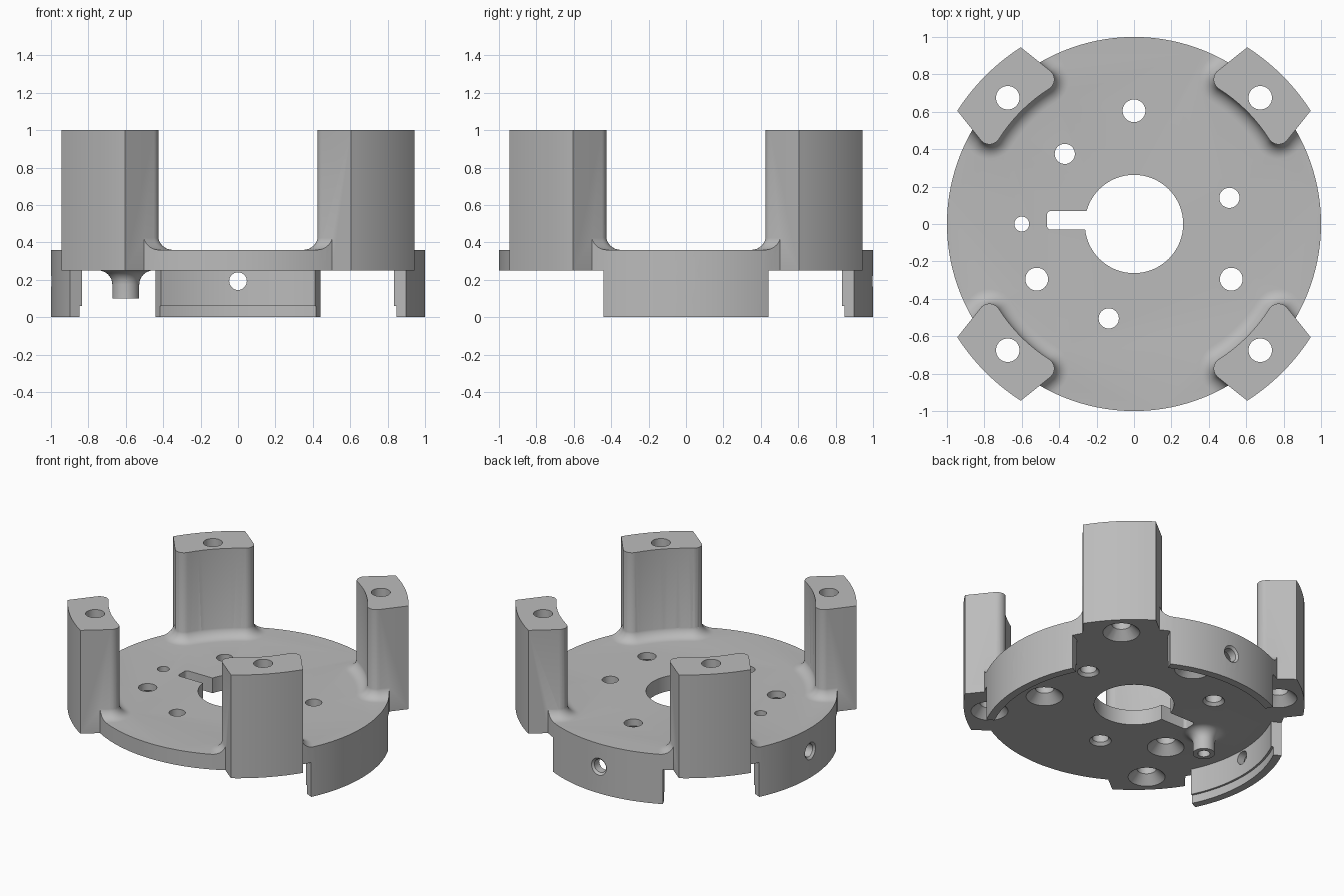
import bpy, bmesh
from math import sin, cos, pi, atan2, hypot, radians
from mathutils import Matrix

cube = bpy.data.objects.get("Cube")
if cube:
    bpy.data.objects.remove(cube)

TOP, UNDER, HEIGHT = 0.36, 0.25, 1.0

metal = bpy.data.materials.new("plain grey")
metal.use_nodes = True
grey = (0.5, 0.5, 0.5, 1)
metal.diffuse_color = grey
metal.node_tree.nodes["Principled BSDF"].inputs["Base Color"].default_value = grey


def loft(name, layers, matrix=Matrix()):
    """Closed solid through outlines of equal point count, each given as (points, z)."""
    bm = bmesh.new()
    rings = [[bm.verts.new((x, y, z)) for x, y in pts] for pts, z in layers]
    for low, high in zip(rings, rings[1:]):
        for i in range(len(low)):
            j = (i + 1) % len(low)
            bm.faces.new((low[i], low[j], high[j], high[i]))
    bm.faces.new(rings[0][::-1])
    bm.faces.new(rings[-1])
    bmesh.ops.transform(bm, matrix=matrix, verts=bm.verts)
    bmesh.ops.recalc_face_normals(bm, faces=bm.faces)
    mesh = bpy.data.meshes.new(name)
    bm.to_mesh(mesh)
    bm.free()
    mesh.materials.append(metal)
    obj = bpy.data.objects.new(name, mesh)
    bpy.context.collection.objects.link(obj)
    return obj


def arc(r, start, end, n, cx=0, cy=0):
    return [(cx + r * cos(start + (end - start) * i / n),
             cy + r * sin(start + (end - start) * i / n)) for i in range(n + 1)]


def turned(name, profile, x=0, y=0, n=32, matrix=Matrix()):
    """Round solid from (radius, z) pairs."""
    return loft(name, [(arc(r, 0, 2 * pi, n, x, y)[:-1], z) for r, z in profile], matrix)


def spin(degrees):
    return Matrix.Rotation(radians(degrees), 4, 'Z')


def combine(target, tools, operation):
    for tool in tools:
        mod = target.modifiers.new("combine", 'BOOLEAN')
        mod.operation, mod.solver, mod.object = operation, 'EXACT', tool
        bpy.context.view_layer.objects.active = target
        bpy.ops.object.modifier_apply(modifier=mod.name)
        bpy.data.objects.remove(tool)


def post_outline(d=0):
    """Post section around +y, grown outward by d."""
    cu, cv, lobe = 0.203, 0.89, 0.06
    inward = atan2(-cv, -cu)
    corner = atan2(1.096, 0.24)
    half = arc(hypot(cu, cv) - lobe - d, pi / 2, atan2(cv, cu), 8)[:-1]
    half += arc(lobe + d, inward, radians(8), 12, cu, cv)
    half += arc(1.122 + d, corner - d, pi / 2, 8)
    return half + [(-u, v) for u, v in half[-2:0:-1]]


def skirt_outline(inner):
    a, b = pi / 2 - radians(26.2), pi / 2 + radians(26.2)
    return arc(1.05, a, b, 24) + arc(inner, b, a, 24)


# Round plate with three hanging skirts and the fillets at the post feet
body = turned("mounting_body", [(1.1, UNDER), (1.1, TOP)], n=128)
skirts = [loft("skirt", [(skirt_outline(0.945), 0), (skirt_outline(0.945), 0.06),
                         (skirt_outline(0.93), 0.06), (skirt_outline(0.93), 0.30)], spin(a))
          for a in (0, 90, -90)]
R = 0.08
foot = [(post_outline(R), 0.30)]
for i in range(9):
    t = pi / 2 * i / 8
    foot.append((post_outline(R - R * sin(t) - 0.002), TOP + R - R * cos(t)))
corners = (45, 135, 225, 315)
fillets = [loft("post_fillet", foot, spin(a)) for a in corners]
combine(body, skirts + fillets, 'UNION')
combine(body, [turned("trim", [(1, -0.1), (1, 0.6)], n=128)], 'INTERSECT')

# Four tall posts
posts = [loft("post", [(post_outline(), UNDER), (post_outline(), HEIGHT)], spin(a))
         for a in corners]

# Flared boss under the plate
F = 0.075
flare = [(0.072, 0.1)]
flare += [(0.072 + F - F * cos(pi / 2 * i / 8), UNDER - F + F * sin(pi / 2 * i / 8))
          for i in range(9)]
boss = turned("boss", flare + [(0.147, 0.30)], -0.6, 0)
combine(body, posts + [boss], 'UNION')

# Centre bore and its rounded keyway
cuts = [turned("bore", [(0.263, 0.2), (0.263, 0.5)], n=64)]
key = [(-0.1, -0.03), (-0.1, 0.07)]
key += arc(0.02, pi / 2, pi, 4, -0.445, 0.05) + arc(0.02, pi, 1.5 * pi, 4, -0.445, -0.01)
cuts.append(loft("keyway", [(key, 0.2), (key, 0.5)]))


def screw_hole(x, y, r, wide, depth, top=0.5):
    cuts.append(turned("screw_hole", [(wide, 0.2), (wide, UNDER), (r, UNDER + depth), (r, top)], x, y))


# Countersunk holes, small holes, boss hole
for x in (-0.675, 0.675):
    for y in (-0.675, 0.675):
        screw_hole(x, y, 0.063, 0.122, 0.06, 1.1)
for x, y in ((0, 0.605), (-0.52, -0.295), (0.52, -0.295)):
    screw_hole(x, y, 0.061, 0.122, 0.06)
for x, y in ((-0.37, 0.375), (0.51, 0.14), (-0.135, -0.505)):
    screw_hole(x, y, 0.054, 0.072, 0.02)
cuts.append(turned("boss_hole", [(0.04, 0.05), (0.04, 0.5)], -0.6, 0))

# Side hole through each skirt
for a in (0, 90, -90):
    lay = spin(a) @ Matrix.Translation((0, 0, 0.193)) @ Matrix.Rotation(-pi / 2, 4, 'X')
    cuts.append(turned("side_hole", [(0.047, 0.85), (0.047, 0.985), (0.062, 1.0), (0.062, 1.1)],
                       matrix=lay))
combine(body, cuts, 'DIFFERENCE')

# Smooth curved walls, crisp edges
bpy.ops.object.select_all(action='DESELECT')
body.select_set(True)
bpy.context.view_layer.objects.active = body
bpy.ops.object.shade_smooth_by_angle(angle=radians(25))
